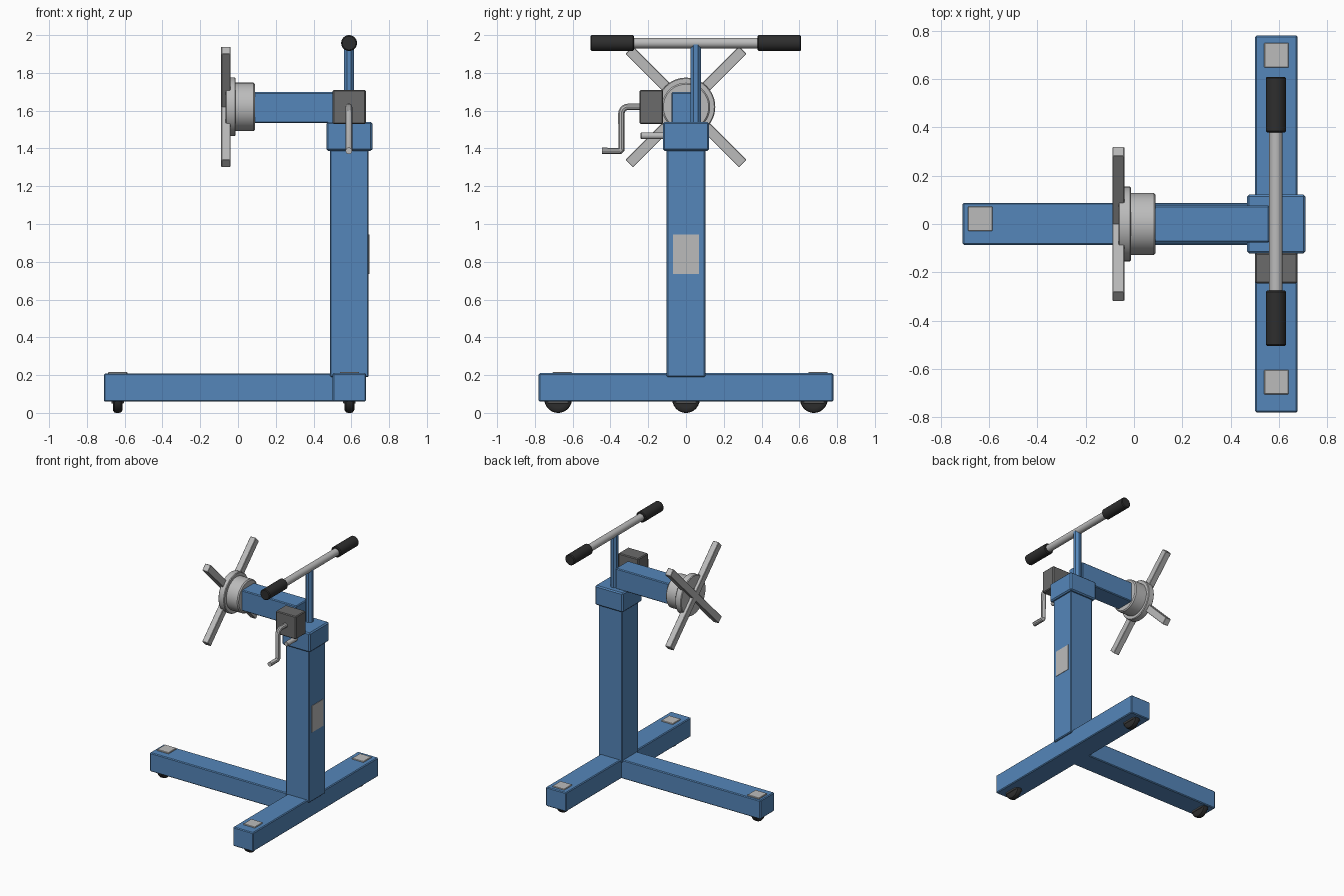
import bpy, bmesh, math
from mathutils import Matrix, Vector

if "Cube" in bpy.data.objects:
    bpy.data.objects.remove(bpy.data.objects["Cube"])


def material(name, rgb):
    m = bpy.data.materials.new(name)
    m.diffuse_color = (*rgb, 1)
    m.use_nodes = True
    m.node_tree.nodes["Principled BSDF"].inputs["Base Color"].default_value = m.diffuse_color
    return m


BLUE = material("blue paint", (0.09, 0.24, 0.49))
STEEL = material("light steel", (0.50, 0.50, 0.50))
GREY = material("dark grey", (0.145, 0.145, 0.145))
BLACK = material("black rubber", (0.027, 0.027, 0.027))


def finish(name, bm, mat, smooth=False):
    bmesh.ops.recalc_face_normals(bm, faces=bm.faces)
    me = bpy.data.meshes.new(name)
    bm.to_mesh(me)
    bm.free()
    me.materials.append(mat)
    ob = bpy.data.objects.new(name, me)
    bpy.context.collection.objects.link(ob)
    if smooth:
        bpy.ops.object.select_all(action='DESELECT')
        bpy.context.view_layer.objects.active = ob
        ob.select_set(True)
        bpy.ops.object.shade_smooth_by_angle(angle=math.radians(35))
    return ob


def box(name, lo, hi, mat, bevel=0.006, rot=None):
    """Bevelled box between two corners, optionally transformed."""
    bm = bmesh.new()
    bmesh.ops.create_cube(bm, size=1)
    lo, hi = Vector(lo), Vector(hi)
    for v in bm.verts:
        v.co = (lo + hi) / 2 + v.co * (hi - lo)
    if bevel:
        bmesh.ops.bevel(bm, geom=bm.edges[:], offset=bevel, segments=1,
                        affect='EDGES', profile=0.5)
    if rot:
        bm.transform(rot)
    return finish(name, bm, mat)


def lathe(name, axis, centre, profile, mat, sides=40, smooth=True, turn=0):
    """Solid of revolution: profile is a list of (position, radius) along the axis."""
    bm = bmesh.new()
    rings = []
    for t, r in profile:
        ring = []
        for i in range(sides):
            a = 2 * math.pi * i / sides + turn
            c, s = r * math.cos(a), r * math.sin(a)
            p = {'x': (t, c, s), 'y': (c, t, s), 'z': (c, s, t)}[axis]
            ring.append(bm.verts.new(Vector(centre) + Vector(p)))
        rings.append(ring)
    for a, b in zip(rings, rings[1:]):
        for i in range(sides):
            j = (i + 1) % sides
            bm.faces.new((a[i], a[j], b[j], b[i]))
    bm.faces.new(rings[0])
    bm.faces.new(rings[-1])
    return finish(name, bm, mat, smooth)


def rod(name, axis, centre, a, b, r, mat, ch=0.006, sides=40):
    """Cylinder with chamfered rims."""
    return lathe(name, axis, centre,
                 [(a, r - ch), (a + ch, r), (b - ch, r), (b, r - ch)], mat, sides)


CX = 0.59  # column centre line
HZ = 1.62  # mounting head height

# T-shaped base
box("long_leg", (-0.71, -0.087, 0.06), (0.55, 0.088, 0.208), BLUE)
box("cross_leg", (0.501, -0.78, 0.06), (0.678, 0.78, 0.21), BLUE)

# wheels with mounting plates below, steel pads above
for name, x, y in (("front", CX, -0.677), ("back", CX, 0.677), ("left", -0.637, 0)):
    lathe(name + "_wheel", 'x', (x, y, 0.073),
          [(-0.026, 0.045), (-0.026, 0.058), (-0.018, 0.070), (-0.008, 0.073),
           (0.008, 0.073), (0.018, 0.070), (0.026, 0.058), (0.026, 0.045)], BLACK)
    box(name + "_caster_plate", (x - 0.033, y - 0.055, 0.05),
        (x + 0.033, y + 0.055, 0.064), GREY, 0.002)
    box(name + "_pad", (x - 0.051, y - 0.029, 0.2),
        (x + 0.051, y + 0.073, 0.217), STEEL, 0.003)

# column, cap and side plate
box("column", (0.487, -0.102, 0.19), (0.692, 0.102, 1.40), BLUE)
box("column_cap", (0.468, -0.122, 1.387), (0.711, 0.122, 1.54), BLUE, 0.009)
box("column_plate", (0.689, -0.07, 0.735), (0.695, 0.07, 0.945), STEEL, 0)

# head tube
box("head_tube", (0.06, -0.077, 1.535), (0.562, 0.077, 1.698), BLUE)

# rotating head: drum, flange and four arms
rod("head_drum", 'x', (0, 0, HZ), -0.02, 0.09, 0.128, STEEL, 0.008, 48)
rod("head_flange", 'x', (0, 0, HZ), -0.065, -0.012, 0.155, STEEL, 0.005, 48)
for k, tag in enumerate(("upper_back", "upper_front", "lower_front", "lower_back")):
    m = Matrix.Translation((0, 0, HZ)) @ Matrix.Rotation(math.radians(45 + 90 * k), 4, 'X')
    box(tag + "_arm", (-0.089, -0.028, -0.028), (-0.04, 0.425, 0.028), STEEL, 0.003, m)

# gearbox, lock pin and crank
box("gearbox", (0.501, -0.246, 1.53), (0.677, -0.121, 1.71), GREY)
rod("lock_pin", 'y', (CX - 0.003, 0, 1.467), -0.24, -0.11, 0.018, STEEL, 0.004, 20)

curve = bpy.data.curves.new("crank", 'CURVE')
curve.dimensions = '3D'
curve.bevel_depth = 0.018
curve.bevel_resolution = 3
curve.use_fill_caps = True
path = [(-0.23, HZ)]
for i in range(6):  # rounded upper bend
    a = math.radians(90 + 18 * i)
    path.append((-0.307 + 0.035 * math.cos(a), HZ - 0.035 + 0.035 * math.sin(a)))
path += [(-0.342, 1.395), (-0.35, 1.387), (-0.445, 1.387)]
sp = curve.splines.new('POLY')
sp.points.add(len(path) - 1)
for p, (y, z) in zip(sp.points, path):
    p.co = (CX - 0.003, y, z, 1)
crank = bpy.data.objects.new("crank", curve)
bpy.context.collection.objects.link(crank)
curve.materials.append(STEEL)
bpy.ops.object.select_all(action='DESELECT')
bpy.context.view_layer.objects.active = crank
crank.select_set(True)
bpy.ops.object.convert(target='MESH')
bpy.ops.object.shade_smooth_by_angle(angle=math.radians(35))

# handlebar on an eight-sided post
HY = 0.052
lathe("handle_post", 'z', (CX - 0.002, HY, 0), [(1.53, 0.0297), (1.95, 0.0297)],
      BLUE, 8, False, math.pi / 8)
rod("handle_bar", 'y', (CX - 0.002, HY, 1.958), -0.50, 0.50, 0.028, STEEL, 0.004, 32)
for tag, s in (("front", -1), ("back", 1)):
    a, b = sorted((s * 0.327, s * 0.558))
    rod(tag + "_grip", 'y', (CX - 0.002, HY, 1.958), a, b, 0.042, BLACK, 0.006, 32)
